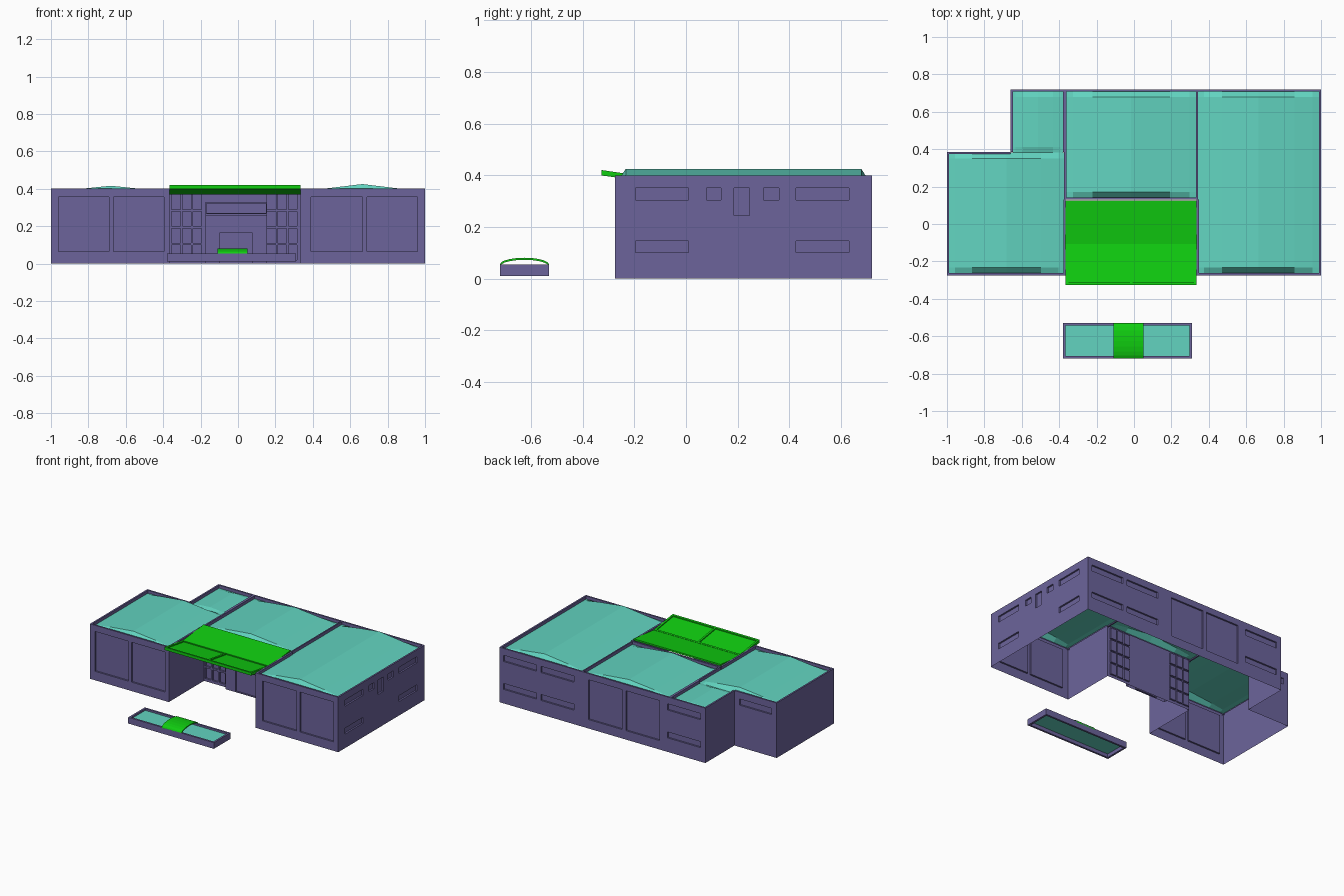
import bpy, bmesh, math
from mathutils import Vector

if "Cube" in bpy.data.objects:
    bpy.data.objects.remove(bpy.data.objects["Cube"])


def material(name, rgb):
    m = bpy.data.materials.new(name)
    m.diffuse_color = (*rgb, 1)
    m.use_nodes = True
    m.node_tree.nodes["Principled BSDF"].inputs["Base Color"].default_value = m.diffuse_color
    return m


PURPLE = material("purple_wall", (0.15, 0.127, 0.33))
TEAL = material("teal_roof", (0.122, 0.658, 0.527))
GREEN = material("bright_green", (0.005, 0.61, 0.005))
H = 0.40     # wall height
T = 0.012    # parapet width and window recess


def finish(name, bm, mat):
    me = bpy.data.meshes.new(name)
    bm.to_mesh(me)
    bm.free()
    me.materials.append(mat)
    ob = bpy.data.objects.new(name, me)
    bpy.context.collection.objects.link(ob)
    return ob


def box(name, x, y, z, mat):
    return prism(name, [(y[0], z[0]), (y[1], z[0]), (y[1], z[1]), (y[0], z[1])], x, mat)


def prism(name, yz, x, mat):
    """Extrude a y-z profile along x."""
    bm = bmesh.new()
    face = bm.faces.new([bm.verts.new((x[0], y, z)) for y, z in yz])
    ext = bmesh.ops.extrude_face_region(bm, geom=[face])["geom"]
    moved = [v for v in ext if isinstance(v, bmesh.types.BMVert)]
    bmesh.ops.translate(bm, verts=moved, vec=(x[1] - x[0], 0, 0))
    bmesh.ops.recalc_face_normals(bm, faces=bm.faces)
    return finish(name, bm, mat)


def wall(name, start, end, openings=(), h=H, cap=True):
    """Wall sheet with recessed windows (u0, u1, z0, z1) and a parapet lip."""
    a, b = Vector((*start, 0)), Vector((*end, 0))
    length = (b - a).length
    d = (b - a) / length
    n = Vector((d.y, -d.x, 0))
    bm = bmesh.new()

    def quad(*pts):
        bm.faces.new([bm.verts.new(a + d * u + n * o + Vector((0, 0, z))) for u, o, z in pts])

    us = sorted({0, length, *[u for w in openings for u in w[:2]]})
    zs = sorted({0, h, *[z for w in openings for z in w[2:]]})
    for u0, u1 in zip(us, us[1:]):
        for z0, z1 in zip(zs, zs[1:]):
            um, zm = (u0 + u1) / 2, (z0 + z1) / 2
            if not any(w[0] < um < w[1] and w[2] < zm < w[3] for w in openings):
                quad((u0, 0, z0), (u1, 0, z0), (u1, 0, z1), (u0, 0, z1))
    for u0, u1, z0, z1 in openings:
        loop = [(u0, z0), (u1, z0), (u1, z1), (u0, z1)]
        quad(*[(u, -T, z) for u, z in loop])
        for (p, q), (r, s) in zip(loop, loop[1:] + loop[:1]):
            quad((p, 0, q), (r, 0, s), (r, -T, s), (p, -T, q))
    if cap:
        quad((0, 0, h), (length, 0, h), (length, -T, h), (0, -T, h))
        quad((0, -T, h), (length, -T, h), (length, -T, h - 0.03), (0, -T, h - 0.03))
    bmesh.ops.remove_doubles(bm, verts=bm.verts, dist=1e-5)
    return finish(name, bm, PURPLE)


def roof(name, x, y, peak, eave=0.378, e=0.03):
    """Shallow ridge roof along y with short steep hips at both ends."""
    bm = bmesh.new()
    xm, w = (x[0] + x[1]) / 2, (x[1] - x[0]) / 2
    rise = peak - eave
    prof = [(-1, 0), (-0.9, 0.16), (-0.6, 0.5), (0, 1), (0.6, 0.5), (0.9, 0.16), (1, 0)]
    rows = []
    for yy, k, f in ((y[0], 0, 1), (y[0] + e, 1, 1), (y[1] - e, 1, 1), (y[1], 0, 1)):
        rows.append([bm.verts.new((xm + s * w, yy, eave + rise * r * k)) for s, r in prof])
    for r0, r1 in zip(rows, rows[1:]):
        for i in range(len(prof) - 1):
            bm.faces.new((r0[i], r0[i + 1], r1[i + 1], r1[i]))
    return finish(name, bm, TEAL)


# Window layouts
HI, LO, BIG = (0.305, 0.35), (0.102, 0.145), (0.065, 0.355)
side_windows = [(u, u + 0.205, *z) for u in (0.08, 0.70) for z in (HI, LO)]
side_windows += [(0.355, 0.41, *HI), (0.575, 0.635, *HI), (0.46, 0.52, 0.245, 0.35)]
back_windows = [(u, u + 0.265, *z) for u in (0.035, 0.335, 1.355) for z in (HI, LO)]
back_windows += [(0.72, 0.99, *BIG), (1.02, 1.29, *BIG)]
glazing = [(u + i * 0.057, u + i * 0.057 + 0.047, z, z + 0.078)
           for u in (0.01, 0.52) for i in range(3) for z in (0.02, 0.11, 0.20, 0.29)]

# Outer walls, walked anticlockwise
L, R, F, B, C = -0.365, 0.335, -0.275, 0.72, 0.13
wall("right_wing_front", (R, F), (1, F), [(0.055, 0.33, *BIG), (0.355, 0.625, *BIG)])
wall("right_wall", (1, F), (1, B), side_windows)
wall("back_wall", (1, B), (-0.66, B), back_windows)
wall("notch_side_wall", (-0.66, B), (-0.66, 0.385))
wall("notch_back_wall", (-0.66, 0.385), (-1, 0.385), [(0.04, 0.30, *HI)])
wall("left_wall", (-1, 0.385), (-1, F))
wall("left_wing_front", (-1, F), (L, F), [(0.04, 0.31, *BIG), (0.335, 0.605, *BIG)])
wall("courtyard_left_wall", (L, F), (L, C))
wall("courtyard_glazed_wall", (L, C), (R, C), glazing)
wall("courtyard_right_wall", (R, C), (R, F))

# Entrance bay with doorway and lintel band
wall("entrance_front", (-0.175, 0.105), (0.155, 0.105),
     [(0.08, 0.25, 0.004, 0.165), (0.006, 0.324, 0.27, 0.32)], h=0.33)
wall("entrance_left", (-0.175, C), (-0.175, 0.105), h=0.33, cap=False)
wall("entrance_right", (0.155, 0.105), (0.155, C), h=0.33, cap=False)
box("entrance_lintel", (-0.175, 0.155), (0.095, 0.107), (0.255, 0.268), PURPLE)

# Low parapets between the roofs
box("right_parapet", (R - 0.003, R + 0.006), (C, B - T), (0.37, H), PURPLE)
box("left_parapet", (L - 0.015, L + 0.003), (0.385, B - T), (0.37, H), PURPLE)
box("left_wing_parapet", (L - 0.008, L + 0.003), (C, 0.385), (0.37, H), PURPLE)

# Roofs
roof("right_roof", (R + 0.006, 1 - T), (F + T, B - T), 0.425)
roof("left_roof", (-1 + T, L - 0.008), (F + T, 0.385 - 0.004), 0.416)
roof("centre_roof", (L + 0.003, R - 0.003), (C + T, B - T), 0.42)
roof("rear_left_roof", (-0.66 + T, L - 0.015), (0.381, B - T), 0.390)

# Folded canopy over the courtyard
cx = (L, R)
prism("canopy_front", [(-0.325, 0.399), (-0.11, 0.37), (-0.11, 0.381), (-0.325, 0.412)], cx, GREEN)
prism("canopy_back", [(-0.11, 0.37), (0.125, 0.400), (0.125, 0.412), (-0.11, 0.386)], cx, GREEN)
for x in (L, -0.022, R - 0.014):
    prism("canopy_rib", [(-0.325, 0.405), (-0.11, 0.376), (-0.11, 0.388), (-0.325, 0.42)],
          (x, x + 0.014), GREEN)
prism("canopy_front_lip", [(-0.326, 0.399), (-0.311, 0.40), (-0.311, 0.418), (-0.326, 0.42)], cx, GREEN)
prism("canopy_fold_lip", [(-0.122, 0.375), (-0.108, 0.373), (-0.108, 0.388), (-0.122, 0.39)], cx, GREEN)

# Pool with rim and water
px, py, pz = (-0.38, 0.31), (-0.72, -0.53), (0.01, 0.055)
for y in (py[0], py[1] - 0.014):
    box("pool_long_rim", px, (y, y + 0.014), pz, PURPLE)
for x in (px[0], px[1] - 0.014):
    box("pool_short_rim", (x, x + 0.014), py, pz, PURPLE)
box("pool_water", (-0.37, 0.30), (-0.71, -0.54), (0.036, 0.042), TEAL)

# Arched footbridge
arc = [(-0.625 - 0.095 * math.cos(math.pi * i / 10), 0.055 + 0.026 * math.sin(math.pi * i / 10))
       for i in range(11)]
under = [(y, z - 0.008) for y, z in reversed(arc)]
prism("footbridge", arc + under, (-0.11, 0.05), GREEN)
